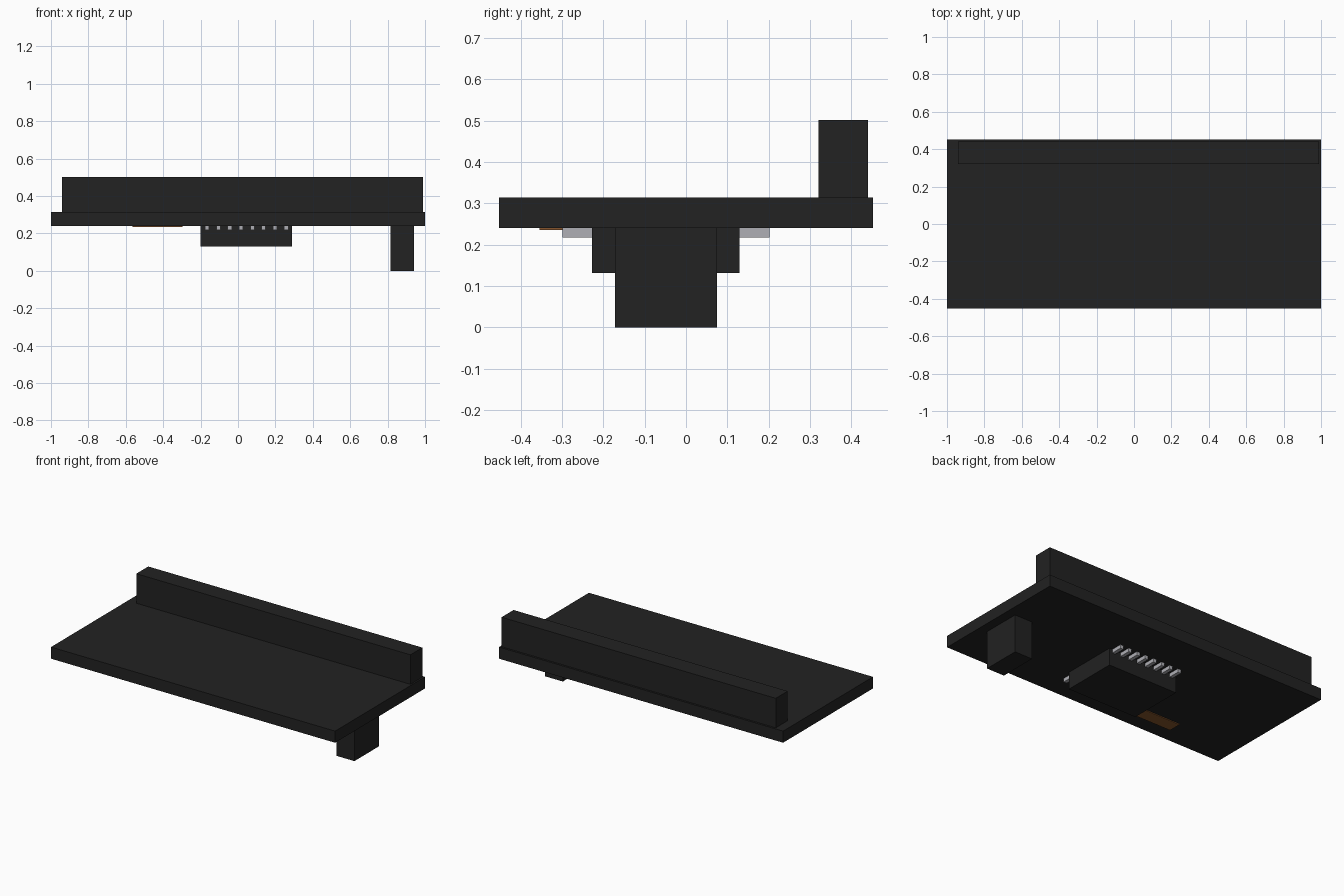
import bpy

cube = bpy.data.objects.get("Cube")
if cube:
    bpy.data.objects.remove(cube, do_unlink=True)


def material(name, color):
    mat = bpy.data.materials.new(name)
    mat.use_nodes = True
    mat.diffuse_color = (*color, 1)
    bsdf = next(n for n in mat.node_tree.nodes if n.type == 'BSDF_PRINCIPLED')
    bsdf.inputs["Base Color"].default_value = (*color, 1)
    return mat


def box(name, xs, ys, zs, mat):
    """Flat-faced box spanning the given x, y and z ranges."""
    bpy.ops.mesh.primitive_cube_add(size=1)
    obj = bpy.context.object
    obj.name = name
    for v in obj.data.vertices:
        v.co = [r[0] if c < 0 else r[1] for c, r in zip(v.co, (xs, ys, zs))]
    obj.data.materials.append(mat)
    return obj


black = material("black plastic", (0.016, 0.016, 0.016))
metal = material("pin metal", (0.43, 0.43, 0.46))
copper = material("copper brown", (0.24, 0.09, 0.025))

UNDER = 0.24   # underside of the board
TOP = 0.314    # upper face of the board

# Board with the long header strip along its back edge
box("board", (-1, 1), (-0.452, 0.452), (UNDER, TOP), black)
box("header_strip", (-0.94, 0.99), (0.32, 0.44), (TOP, 0.502), black)

# Parts hanging below the board
box("connector_block", (0.815, 0.94), (-0.172, 0.075), (0, UNDER), black)
box("chip_body", (-0.2, 0.29), (-0.227, 0.13), (0.131, UNDER), black)
box("copper_pad", (-0.563, -0.297), (-0.354, -0.27), (0.235, UNDER), copper)

# Two rows of chip pins
for side, ys in (("front", (-0.299, -0.227)), ("back", (0.13, 0.202))):
    for i in range(8):
        x = -0.165 + i * 0.0604
        box(f"{side}_pin_{i + 1}", (x - 0.011, x + 0.011), ys, (0.217, UNDER), metal)
